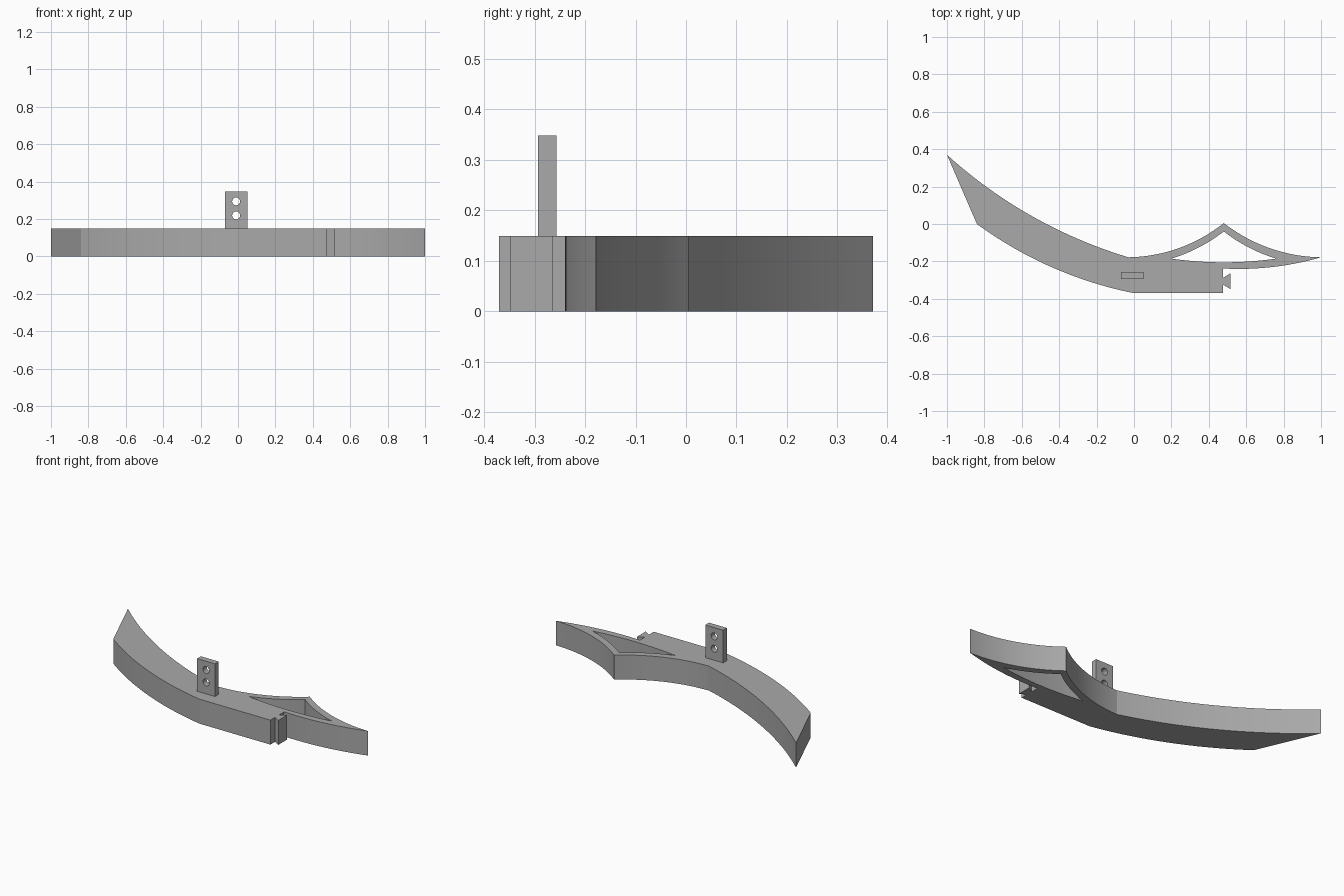
import bpy
import bmesh
from math import cos, sin, pi, radians
from mathutils import Vector, Matrix

cube = bpy.data.objects.get("Cube")
if cube:
    bpy.data.objects.remove(cube, do_unlink=True)

grey = bpy.data.materials.new("plain grey")
grey.use_nodes = True
colour = (0.4, 0.4, 0.4, 1)
grey.diffuse_color = colour
grey.node_tree.nodes["Principled BSDF"].inputs["Base Color"].default_value = colour


def arc(a, b, sag, steps=24):
    """Circular arc from a to b (b left out), bulging right of travel by sag."""
    a, b = Vector(a), Vector(b)
    chord = b - a
    half = chord.length / 2
    side = Vector((chord.y, -chord.x)).normalized()
    radius = (half ** 2 + sag ** 2) / (2 * abs(sag))
    sign = 1 if sag > 0 else -1
    centre = (a + b) / 2 + side * (sag - sign * radius)
    start = a - centre
    sweep = start.angle_signed(b - centre)
    return [centre + Matrix.Rotation(-sweep * i / steps, 2) @ start
            for i in range(steps)]


def circle(x, y, r, steps=32):
    return [(x + r * cos(2 * pi * i / steps), y + r * sin(2 * pi * i / steps))
            for i in range(steps)]


def prism(name, loops, depth, matrix=Matrix()):
    """Extrude an outline with holes upward, then place it."""
    bm = bmesh.new()
    edges = []
    for loop in loops:
        verts = [bm.verts.new((p[0], p[1], 0)) for p in loop]
        edges += [bm.edges.new((v, verts[i - 1])) for i, v in enumerate(verts)]
    bmesh.ops.triangle_fill(bm, use_beauty=True, edges=edges, normal=(0, 0, 1))
    ext = bmesh.ops.extrude_face_region(bm, geom=bm.faces[:], use_keep_orig=True)
    top = [g for g in ext["geom"] if isinstance(g, bmesh.types.BMVert)]
    bmesh.ops.translate(bm, verts=top, vec=(0, 0, depth))
    bmesh.ops.transform(bm, matrix=matrix, verts=bm.verts[:])
    bmesh.ops.recalc_face_normals(bm, faces=bm.faces[:])
    mesh = bpy.data.meshes.new(name)
    bm.to_mesh(mesh)
    bm.free()
    mesh.materials.append(grey)
    obj = bpy.data.objects.new(name, mesh)
    bpy.context.collection.objects.link(obj)
    bpy.ops.object.select_all(action="DESELECT")
    obj.select_set(True)
    bpy.context.view_layer.objects.active = obj
    bpy.ops.object.shade_smooth_by_angle(angle=radians(10))
    return obj


# Curved body: lower edge, dovetail tab, pointed tip, peak and long tail
thick = 0.149
end = 0.477
tail, heel, belly = (-1, 0.37), (-0.84, 0), (0, -0.37)
tip, peak, waist = (1, -0.178), (0.48, 0.005), (-0.03, -0.178)
tab = [(end, -0.37), (end, -0.325), (0.515, -0.348), (0.515, -0.264),
       (end, -0.287)]
outline = ([tail] + arc(heel, belly, 0.05) + [belly] + tab
           + arc((end, -0.238), tip, 0.022) + arc(tip, peak, -0.045)
           + arc(peak, waist, -0.045) + arc(waist, tail, -0.062))

# Three-sided window under the peak
left, right, top = (0.2, -0.185), (0.76, -0.185), (0.48, -0.04)
window = arc(left, right, 0.02) + arc(right, top, -0.0144) + arc(top, left, -0.0144)
prism("curved_body", [outline, window], thick)

# Upright lug with two through holes
x0, x1, height = -0.07, 0.05, 0.199
plate = [(x0, 0), (x1, 0), (x1, height), (x0, height)]
holes = [circle(-0.01, z, 0.021) for z in (0.07, 0.145)]
stand = Matrix.Translation((0, -0.257, thick)) @ Matrix.Rotation(pi / 2, 4, "X")
prism("mounting_lug", [plate] + holes, 0.036, stand)
